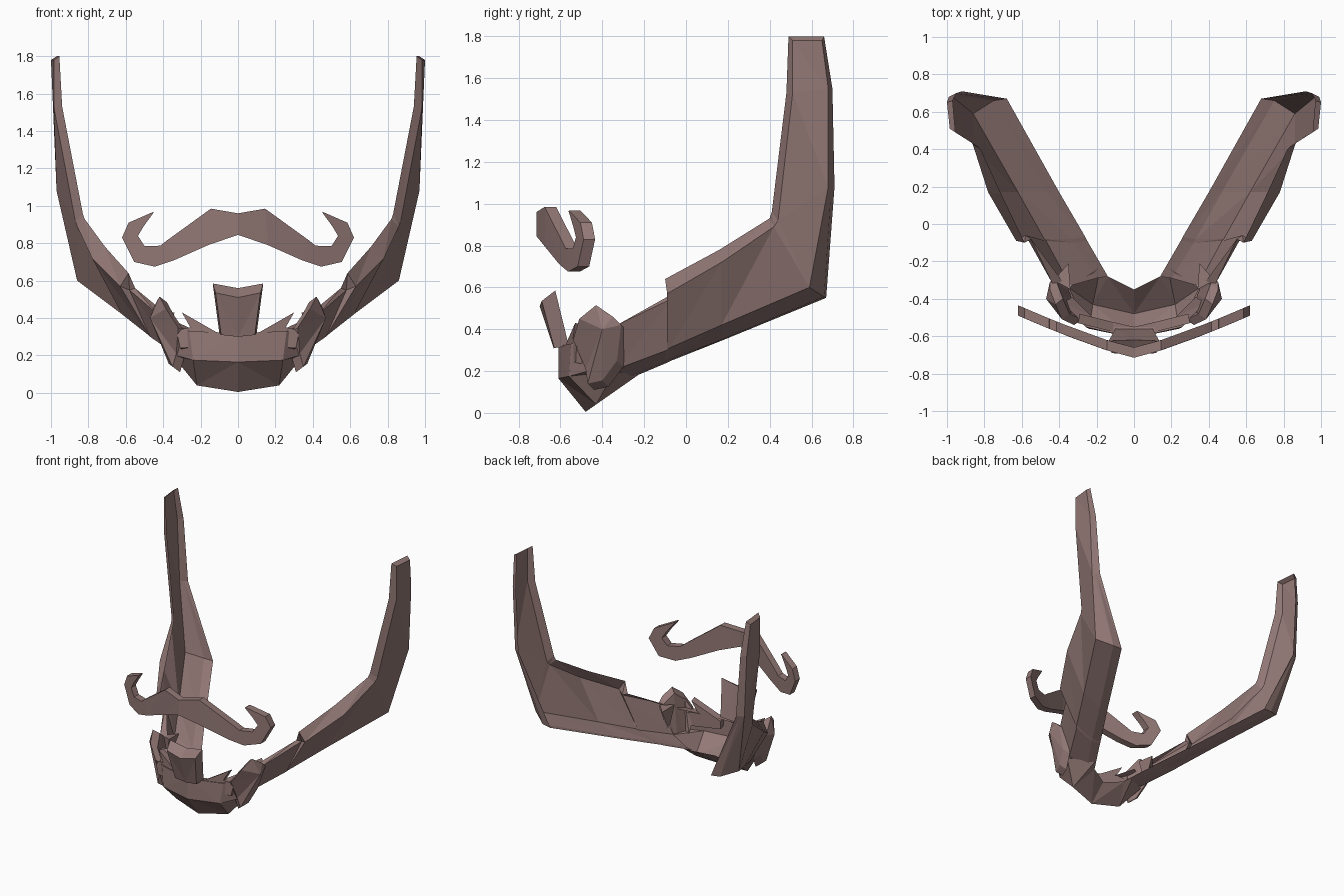
import bpy
import bmesh
from mathutils import Vector

default_cube = bpy.data.objects.get("Cube")
if default_cube:
    bpy.data.objects.remove(default_cube, do_unlink=True)

# One brown for all the hair
hair_colour = (0.29, 0.19, 0.18, 1.0)
hair_material = bpy.data.materials.new("warm_brown_hair")
hair_material.use_nodes = True
hair_material.diffuse_color = hair_colour
shader = hair_material.node_tree.nodes["Principled BSDF"]
shader.inputs["Base Color"].default_value = hair_colour
shader.inputs["Roughness"].default_value = 0.8


def finish_part(name, mesh_builder):
    """Turn a half-model bmesh into a mirrored, flat shaded object."""
    bmesh.ops.recalc_face_normals(mesh_builder, faces=mesh_builder.faces[:])
    mesh = bpy.data.meshes.new(name)
    mesh_builder.to_mesh(mesh)
    mesh_builder.free()
    mesh.materials.append(hair_material)
    part = bpy.data.objects.new(name, mesh)
    bpy.context.collection.objects.link(part)
    mirror = part.modifiers.new("left_right_mirror", 'MIRROR')
    mirror.use_axis[0] = True
    return part


def loft_rails(name, rails, closed=False, cap_start=False, cap_end=False):
    """Skin a strip running along several matching rails."""
    builder = bmesh.new()
    rows = [[builder.verts.new(point) for point in rail] for rail in rails]
    following_rows = rows[1:] + rows[:1] if closed else rows[1:]
    for row, following in zip(rows, following_rows):
        for i in range(len(row) - 1):
            corners = (row[i], row[i + 1], following[i + 1], following[i])
            # Split along a diagonal so that bent quads stay crisp
            builder.faces.new((corners[0], corners[1], corners[2]))
            builder.faces.new((corners[0], corners[2], corners[3]))
    if cap_start:
        builder.faces.new([row[0] for row in rows])
    if cap_end:
        builder.faces.new([row[-1] for row in rows])
    return finish_part(name, builder)


def thick_outline(name, outline, offset, centre=None):
    """Give an outline thickness; an optional centre makes it bulge."""
    builder = bmesh.new()
    shift = Vector(offset)
    outer = [builder.verts.new(point) for point in outline]
    inner = [builder.verts.new(Vector(point) + shift) for point in outline]
    hub = builder.verts.new(centre) if centre else None
    count = len(outline)
    for i in range(count):
        j = (i + 1) % count
        builder.faces.new((outer[i], outer[j], inner[j], inner[i]))
        if hub:
            builder.faces.new((outer[i], outer[j], hub))
    if not hub:
        builder.faces.new(outer)
    builder.faces.new(inner)
    bmesh.ops.triangulate(builder, faces=[f for f in builder.faces if len(f.verts) > 4])
    return finish_part(name, builder)


# Sideburns: a shell open towards the face, with a narrow lip along the front
# and a wide one along the jaw, running from the temple down to the chin
front_lip = [(.955, .49, 1.8), (.94, .48, 1.53), (.83, .41, .96), (.82, .4, .93),
             (.71, .16, .78), (.585, -.1, .64), (.55, -.08, .56), (.38, -.31, .42)]
outer_front = [(.985, .51, 1.78), (.985, .51, 1.53), (.87, .44, .92), (.86, .42, .89),
               (.78, .17, .72), (.63, -.09, .57), (.58, -.06, .55), (.43, -.33, .42)]
outer_back = [(1, .65, 1.78), (.99, .68, 1.55), (.97, .68, 1.08), (.86, .59, .6),
              (.62, .17, .42), (.48, -.08, .31), (.47, -.09, .3), (.34, -.33, .21)]
jaw_fold = [(.985, .655, 1.79), (.97, .69, 1.55), (.945, .695, 1.08), (.75, .66, .555),
            (.47, .17, .35), (.33, -.08, .255), (.32, -.1, .245), (.2, -.29, .165)]
jaw_lip = [(.97, .66, 1.8), (.95, .7, 1.55), (.92, .71, 1.08), (.68, .67, .55),
           (.4, .17, .345), (.26, -.07, .25), (.25, -.09, .24), (.14, -.28, .16)]
loft_rails("sideburns", [front_lip, outer_front, outer_back, jaw_fold, jaw_lip],
           cap_start=True)

# Chin beard: a hollow cup, its edges running from the middle out to the jaw
inner_rim = [(0, -.55, .31), (.22, -.5, .33), (.33, -.39, .38)]
front_top = [(0, -.61, .32), (.26, -.55, .33), (.38, -.42, .38)]
front_middle = [(0, -.61, .165), (.24, -.56, .175), (.37, -.43, .21)]
underside = [(0, -.48, .005), (.22, -.43, .04), (.35, -.34, .2)]
back_bottom = [(0, -.35, .13), (.14, -.28, .155), (.18, -.23, .18)]
loft_rails("chin_beard", [inner_rim, front_top, front_middle, underside, back_bottom])

# Jagged tufts rising from the rim of the chin
tuft_outline = [(.09, .31), (.3, .43), (.255, .35), (.33, .335), (.31, .24), (.09, .25)]
thick_outline("chin_tufts", [(x, -.605 + x / 4, z) for x, z in tuft_outline],
              (-.01, .05, -.01))

# Soul patch flaring upwards from the chin
patch_front = [(0, -.63, .3), (0, -.7, .51)]
patch_front_side = [(.09, -.63, .31), (.12, -.69, .535)]
patch_back_side = [(.1, -.56, .32), (.135, -.625, .585)]
patch_back = [(0, -.56, .3), (0, -.62, .56)]
loft_rails("soul_patch", [patch_front, patch_front_side, patch_back_side, patch_back],
           cap_end=True)

# Bulging tufts where the beard meets the sideburns
jaw_outline = [(.32, -.54, .35), (.385, -.51, .45), (.42, -.43, .515), (.45, -.35, .46),
               (.45, -.31, .42), (.4, -.33, .25), (.37, -.4, .155), (.35, -.47, .14),
               (.33, -.48, .21)]
thick_outline("jaw_tufts", jaw_outline, (-.04, .03, -.03), centre=(.47, -.4, .4))

# Small pointed locks behind the jaw tufts
builder = bmesh.new()
base = [builder.verts.new(p) for p in ((.34, -.35, .43), (.43, -.3, .42), (.37, -.32, .24))]
tip = builder.verts.new((.35, -.21, .42))
builder.faces.new(base)
for i in range(3):
    builder.faces.new((base[i], base[(i + 1) % 3], tip))
finish_part("rear_locks", builder)

# Moustache: upper and lower curves that hook up at the ends
upper_curve = [(0, .96), (.145, .985), (.38, .815), (.415, .787), (.5, .785),
               (.535, .84), (.505, .89), (.45, .965)]
lower_curve = [(0, .845), (.16, .79), (.34, .71), (.445, .675), (.555, .7),
               (.62, .83), (.585, .91), (.455, .967)]


def wrap_round_face(curve, depth):
    return [(x, -.715 + .4 * x ** 1.2 + depth, z) for x, z in curve]


loft_rails("moustache", [wrap_round_face(upper_curve, 0), wrap_round_face(lower_curve, 0),
                         wrap_round_face(lower_curve, .055),
                         wrap_round_face(upper_curve, .055)],
           closed=True, cap_end=True)
